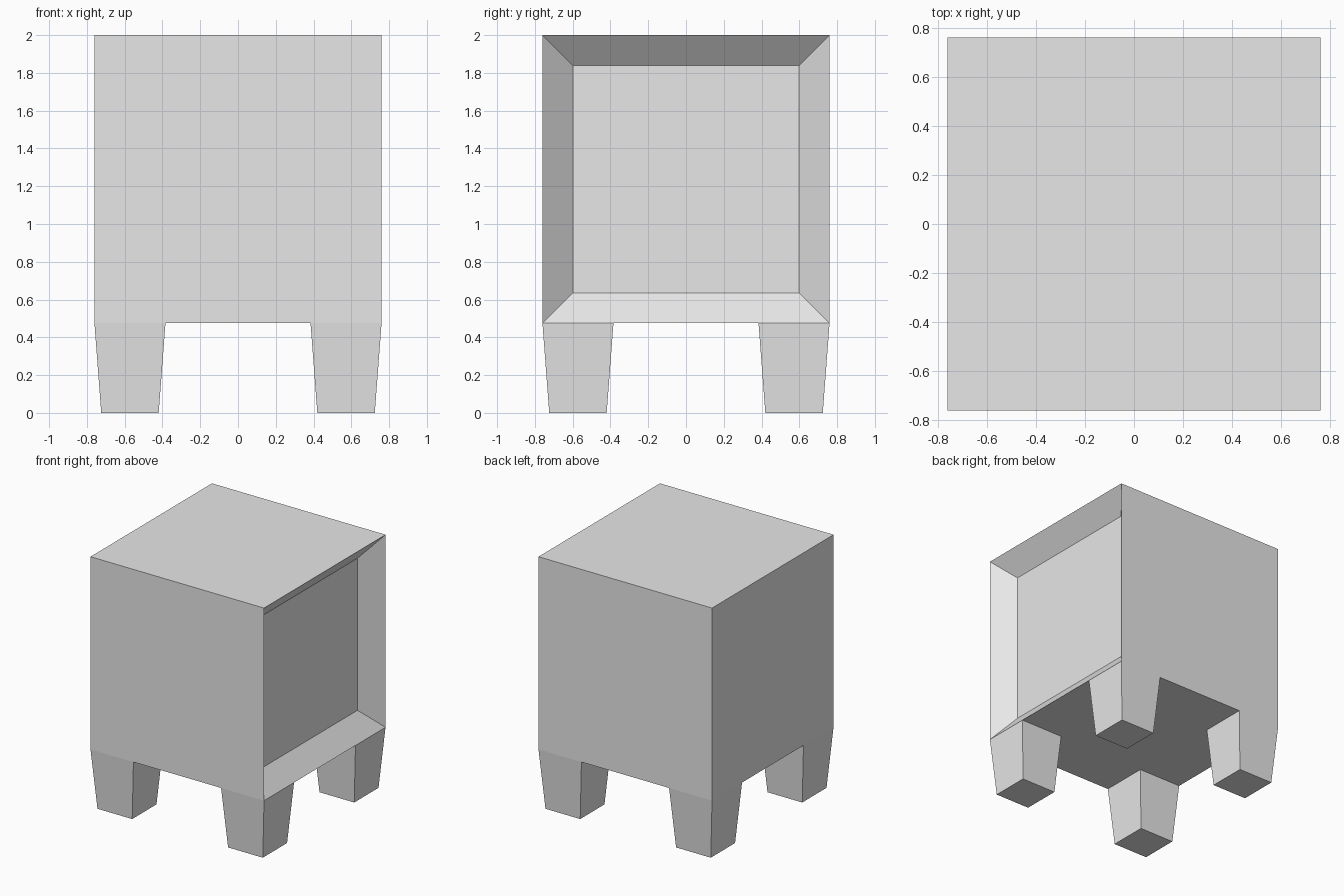
import bpy
import bmesh
from mathutils import Vector

default = bpy.data.objects.get("Cube")
if default:
    bpy.data.objects.remove(default, do_unlink=True)

HALF = 0.76      # half width of the cabinet
FLOOR = 0.475    # height of the cabinet's underside
TOP = 2.0

grey = bpy.data.materials.new("light grey")
grey.use_nodes = True
colour = (0.8, 0.8, 0.8, 1)
grey.diffuse_color = colour
grey.node_tree.nodes["Principled BSDF"].inputs["Base Color"].default_value = colour


def finish(bm, name):
    bmesh.ops.recalc_face_normals(bm, faces=bm.faces)
    mesh = bpy.data.meshes.new(name)
    bm.to_mesh(mesh)
    bm.free()
    mesh.materials.append(grey)
    obj = bpy.data.objects.new(name, mesh)
    bpy.context.collection.objects.link(obj)
    return obj


# Cabinet: a box whose +x face is inset and pushed in with sloping sides
bm = bmesh.new()
bmesh.ops.create_cube(bm, size=1)
bmesh.ops.scale(bm, vec=(2 * HALF, 2 * HALF, TOP - FLOOR), verts=bm.verts)
bmesh.ops.translate(bm, vec=(0, 0, (TOP + FLOOR) / 2), verts=bm.verts)
bm.normal_update()
opening = [f for f in bm.faces if f.normal.x > 0.9]
bmesh.ops.inset_region(bm, faces=opening, thickness=0.227)
bmesh.ops.translate(bm, vec=(-0.133, 0, 0), verts=opening[0].verts)
finish(bm, "cabinet")


# Legs: tapered blocks under each corner, open where they meet the cabinet
def make_leg(name, sx, sy):
    centre = Vector((0.572 * sx, 0.572 * sy, 0))
    bm = bmesh.new()
    bmesh.ops.create_cube(bm, size=2)
    for v in bm.verts:
        half, z = (0.188, FLOOR) if v.co.z > 0 else (0.152, 0)
        v.co = centre + Vector((v.co.x * half, v.co.y * half, z))
    bm.normal_update()
    caps = [f for f in bm.faces if f.normal.z > 0.9]
    bmesh.ops.delete(bm, geom=caps, context="FACES_ONLY")
    leg = finish(bm, name)
    # Keep the open shell facing outward
    if leg.data.polygons[0].normal.dot(leg.data.polygons[0].center - centre) < 0:
        leg.data.flip_normals()


for side, sx in (("left", 1), ("right", -1)):
    for end, sy in (("front", -1), ("back", 1)):
        make_leg(f"{end}_{side}_leg", sx, sy)
